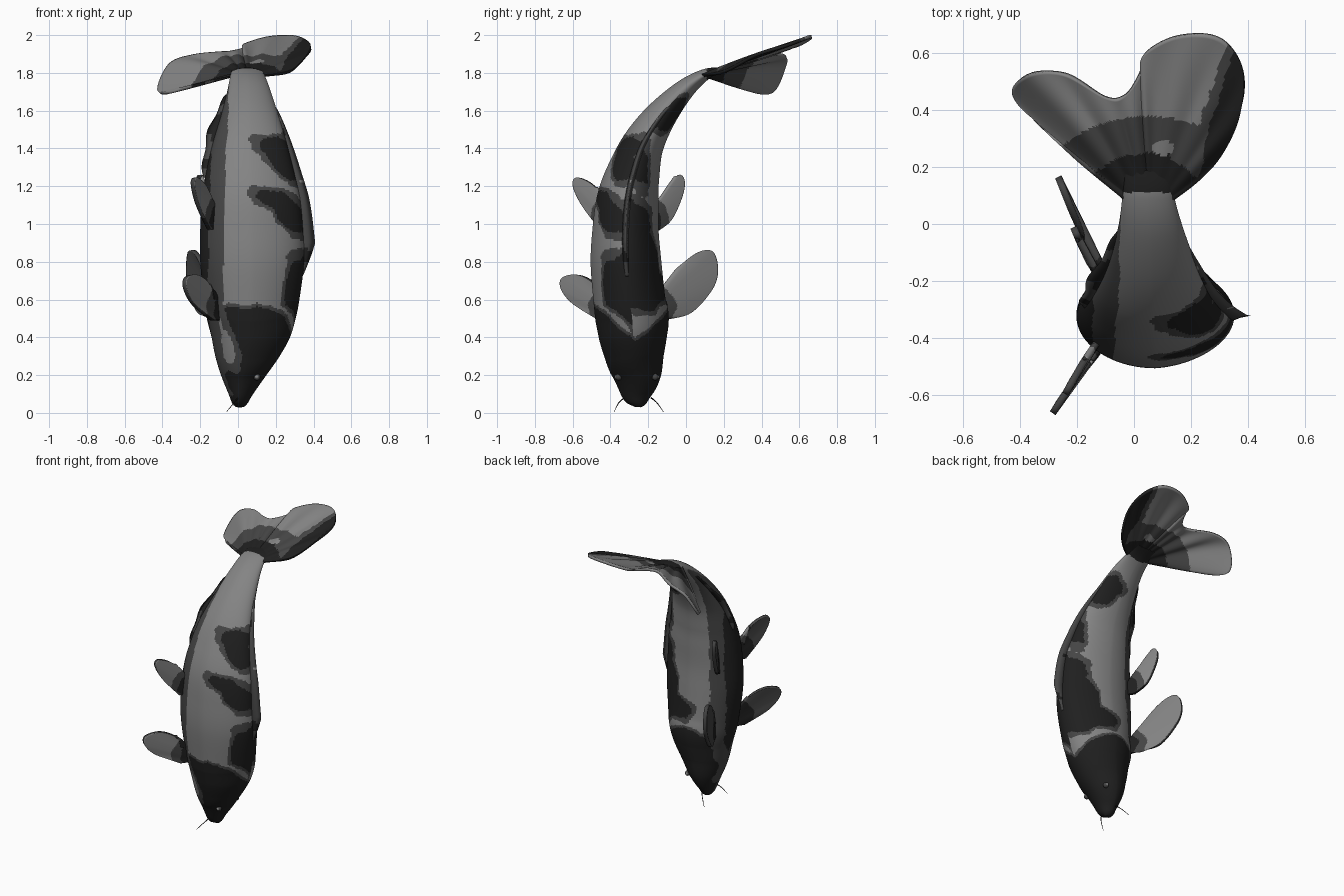
import bpy
from math import sin, cos, pi, hypot, radians
from mathutils import Vector, noise

cube = bpy.data.objects.get("Cube")
if cube:
    bpy.data.objects.remove(cube)


def material(name, value):
    m = bpy.data.materials.new(name)
    m.use_nodes = True
    col = (value, value, value, 1)
    m.diffuse_color = col
    bsdf = m.node_tree.nodes["Principled BSDF"]
    bsdf.inputs["Base Color"].default_value = col
    bsdf.inputs["Roughness"].default_value = 0.7
    return m


LIGHT, MID, BLACK = 0, 1, 2
MATS = [material("pale grey", 0.23), material("slate grey", 0.06), material("black", 0.014)]


def spline(pts, n):
    """Smooth curve sampled through tuples of any size."""
    out = []
    last = len(pts) - 1
    for i in range(n + 1):
        f = i / n * last
        k = min(int(f), last - 1)
        t = f - k
        quad = zip(pts[max(k - 1, 0)], pts[k], pts[k + 1], pts[min(k + 2, last)])
        out.append([b + 0.5 * t * (c - a + t * (2*a - 5*b + 4*c - d + t * (3*(b - c) + d - a)))
                    for a, b, c, d in quad])
    return out


def grid_object(name, rows, wrap, colour, face=None):
    """Skin rows of points, and colour each face by a rule on its centre."""
    n = len(rows[0])
    faces = []
    for i in range(len(rows) - 1):
        for j in range(n if wrap else n - 1):
            k = (j + 1) % n
            faces.append((i*n + j, i*n + k, (i + 1)*n + k, (i + 1)*n + j))
    if wrap:
        faces += [tuple(reversed(range(n))), tuple(range((len(rows) - 1)*n, len(rows)*n))]
    me = bpy.data.meshes.new(name)
    me.from_pydata([p for r in rows for p in r], [], faces)
    if face:
        total = sum((p.normal * p.area for p in me.polygons), Vector())
        if total.dot(Vector(face)) < 0:
            me.flip_normals()
    for m in MATS:
        me.materials.append(m)
    for p in me.polygons:
        p.use_smooth = True
        p.material_index = colour(p.center)
    ob = bpy.data.objects.new(name, me)
    bpy.context.collection.objects.link(ob)
    return ob


def band(s):
    """Black inside a marking, a slate rim round it, pale outside."""
    return BLACK if s > 0 else MID if s > -0.02 else LIGHT


def wobble(c):
    return 0.02 * noise.noise(c * 9) + 0.01 * noise.noise(c * 25)


# Body stations: y, z, half width, belly x, back x
STATIONS = [(-.255, .03, .015, -.01, .03), (-.255, .05, .048, -.03, .05), (-.26, .1, .085, -.05, .08),
            (-.26, .2, .13, -.09, .15), (-.272, .3, .157, -.12, .22), (-.28, .4, .18, -.14, .275),
            (-.285, .5, .194, -.165, .305), (-.3, .6, .19, -.18, .325), (-.318, .8, .187, -.2, .35),
            (-.32, .97, .175, -.2, .345), (-.308, 1.13, .164, -.19, .33), (-.28, 1.265, .142, -.17, .3),
            (-.228, 1.42, .112, -.135, .26), (-.135, 1.57, .085, -.09, .215),
            (-.01, 1.71, .055, -.055, .17), (.1, 1.79, .031, -.04, .14), (.19, 1.82, .01, -.03, .13)]
spine = spline(STATIONS, 300)


def spine_y(z):
    return min(spine, key=lambda s: abs(s[1] - z))[0]


# Markings: x, z, radius x, radius z, tilt in degrees, flank
PATCHES = [(.33, .63, .08, .19, 0, -1), (.2, 1.41, .1, .05, -10, -1), (.23, 1.33, .12, .05, -50, -1),
           (.2, 1.13, .11, .045, -15, -1), (.28, 1.05, .12, .06, -55, -1),
           (.3, .76, .13, .22, 0, 1), (.17, .66, .13, .08, 0, 1), (.3, .98, .06, .14, 0, 1),
           (.28, 1.3, .035, .13, 0, 1), (.18, 1.58, .09, .08, -45, 1), (.14, 1.6, .08, .04, 0, 1)]


def marking(c, flank, patch):
    x, z, rx, rz, tilt, side = patch
    if side * flank < 0:
        return -1
    a = radians(tilt)
    dx, dz = c.x - x, c.z - z
    u, v = dx*cos(a) + dz*sin(a), dz*cos(a) - dx*sin(a)
    return (1 - hypot(u / rx, v / rz)) * min(rx, rz)


def body_colour(c):
    if c.y > .11:
        return BLACK
    flank = c.y - spine_y(c.z)
    wob = wobble(c)
    # V-shaped pale collar between the black head and the back markings
    collar = min(.37 + .95 * abs(c.y + .27), .555)
    s = min(max(marking(c, flank, p) for p in PATCHES), c.z - collar - .065)
    cheek = -.06 if flank < 0 else -.09
    head = min(collar - c.z, (c.x - cheek - .15 * max(0, .25 - c.z)) * .6)
    if flank < 0:
        head = min(head, -.01 - marking(c, flank, (-.05, .34, .045, .1, 15, -1)))
    edge = -.05 - .03 * min(1, max(0, 1.7 - c.z))
    belly = (edge - .08 - c.x) * 0.25 if c.z > 0.5 else (-.15 + (.5 - c.z) * .12 - c.x) * 0.4
    return band(max(max(s, head) + wob, belly + wob * 0.12))


rows = []
for i, (y, z, w, lo, hi) in enumerate(spine):
    a, b = spine[max(i - 1, 0)], spine[min(i + 1, len(spine) - 1)]
    ty, tz = b[0] - a[0], b[1] - a[1]
    l = hypot(ty, tz)
    ring = []
    for j in range(144):
        t = 2 * pi * j / 144
        side = w * sin(t) * (1 - 0.1 * max(0, cos(t)))
        ring.append(((lo + hi)/2 + (hi - lo)/2 * cos(t), y + side*tz/l, z - side*ty/l))
    rows.append(ring)
grid_object("body", rows, True, body_colour)


def fin(name, root, rim, colour, face, thick, two_tone, folds=0.0, n=100, m=50):
    """Fan of rays from a short root line to a curved rim."""
    a, b = map(Vector, root)
    edge = [Vector(p) for p in spline(rim, n)]
    up = Vector(face)
    grid = []
    for k in range(m + 1):
        v = k / m
        grid.append([a.lerp(b, i/n).lerp(e, v) + up * folds * sin(i * 60 / n) * v * v * (1 - v) * 6
                     * sin(pi * i / n) for i, e in enumerate(edge)])
    ob = grid_object(name, grid, False, colour, face)
    sol = ob.modifiers.new("thickness", 'SOLIDIFY')
    sol.thickness = thick
    sol.offset = 0
    sol.material_offset = sol.material_offset_rim = 1 if two_tone else 0
    return ob


# Tail fin: two spread lobes with soft rays
def tail_colour(c):
    wob = wobble(c)
    if hypot(c.x - .1, (c.y - .27) * 1.5) < .04:
        return LIGHT
    root = .16 - hypot((c.x - .05) * .75, c.y - .09) + wob
    flare = c.x - .22 - .33 * (c.y - .2) + wob
    if max(root, flare) > 0:
        return BLACK
    return MID if root > -.13 + wob or flare > -.03 else LIGHT


TAIL = [(.14, .09, 1.785), (.28, .21, 1.81), (.37, .385, 1.9), (.38, .545, 1.95), (.3, .65, 1.99),
        (.16, .66, 1.985), (.04, .6, 1.95), (.02, .525, 1.925), (-.035, .45, 1.91), (-.1, .445, 1.905),
        (-.24, .525, 1.89), (-.365, .525, 1.84), (-.42, .455, 1.7), (-.3, .315, 1.715), (-.04, .1, 1.785)]
fin("tail_fin", ((.13, .09, 1.79), (-.03, .09, 1.79)), TAIL, tail_colour, (0, 0, 1), .018, False, .008, 180)


# Paired fins: outline in y, z; the fin slopes away toward the belly side
def paired_fin(name, flank, outline, x_root, x_tip):
    ys = [p[0] for p in outline]
    near = min(ys, key=lambda y: y * flank)
    span = max(abs(y - near) for y in ys)
    rim = [(x_root + (x_tip - x_root) * (abs(y - near) / span) ** .85, y, z) for y, z in outline]
    root = [Vector(rim[i]) - Vector((-.04, flank * .06, 0)) for i in (0, -1)]
    centre = (root[0] + root[1]) / 2

    def colour(c):
        return band(.037 - (c - centre).length * .33 + wobble(c) * .4 - .012)
    fin(name, root, rim, colour, (1, 0, 0), .024, True)


paired_fin("front_side_fin", -1, [(-.46, .49), (-.59, .575), (-.655, .655), (-.65, .715),
                                  (-.565, .73), (-.48, .68), (-.46, .6)], -.135, -.28)
paired_fin("rear_side_fin", 1, [(-.11, .505), (.02, .53), (.135, .655), (.165, .76), (.135, .855),
                                (.045, .84), (-.06, .735), (-.12, .6)], -.135, -.265)
paired_fin("front_belly_fin", -1, [(-.45, .97), (-.55, 1.105), (-.595, 1.21), (-.565, 1.245),
                                   (-.475, 1.19), (-.44, 1.07)], -.145, -.24)
paired_fin("rear_belly_fin", 1, [(-.16, .96), (-.08, 1.025), (-.02, 1.16), (-.015, 1.24),
                                 (-.055, 1.245), (-.13, 1.065)], -.14, -.21)


# Ridge fins follow the spine: back fin and the small fin under the tail
def ridge_fin(name, first, last, column, sign, height, base_width, colour):
    part = [s for s in spine if first <= s[1] <= last]
    n = len(part) - 1
    rows = []
    for i, s in enumerate(part):
        h = height(i / n)
        x = s[column] - sign * .015
        rows.append([(x, s[0] - base_width, s[1]), (x + sign * (.015 + h * .4), s[0] - .007, s[1]),
                     (x + sign * (.015 + h), s[0], s[1]), (x + sign * (.015 + h * .4), s[0] + .007, s[1]),
                     (x, s[0] + base_width, s[1])])
    grid_object(name, rows, True, colour)


ridge_fin("back_fin", .72, 1.62, 4, 1, lambda t: .066 * min(1, t * 6) * (1 - t) ** .6, .022,
          lambda c: band(wobble(c) - .009))
ridge_fin("under_tail_fin", 1.24, 1.69, 3, -1,
          lambda t: .042 * sin(pi * t) ** .6 * (1 + .2 * sin(t * 14)), .02,
          lambda c: band(wobble(c) + .004))

# Eyes and barbels on both sides of the head
for flank, label in ((-1, "front"), (1, "rear")):
    for part, radius, out, mat in (("eye", .018, .097, MID), ("pupil", .011, .107, LIGHT)):
        bpy.ops.mesh.primitive_uv_sphere_add(segments=20, ring_count=12, radius=radius,
                                             location=(.1, -.26 + flank * out, .19))
        eye = bpy.context.object
        eye.name = label + "_" + part
        eye.data.materials.append(MATS[mat])
        bpy.ops.object.shade_smooth_by_angle()
    cu = bpy.data.curves.new(label + "_barbel", 'CURVE')
    cu.dimensions = '3D'
    cu.bevel_depth = .004
    cu.materials.append(MATS[BLACK])
    path = cu.splines.new('POLY')
    pts = spline([(0, -.255 + flank*.07, .08), (-.02, -.255 + flank*.1, .055),
                  (-.06, -.25 + flank*.13, .006)], 8)
    path.points.add(len(pts) - 1)
    for i, (q, p) in enumerate(zip(path.points, pts)):
        q.co = (*p, 1)
        q.radius = 1 - .09 * i
    bpy.context.collection.objects.link(bpy.data.objects.new(label + "_barbel", cu))
